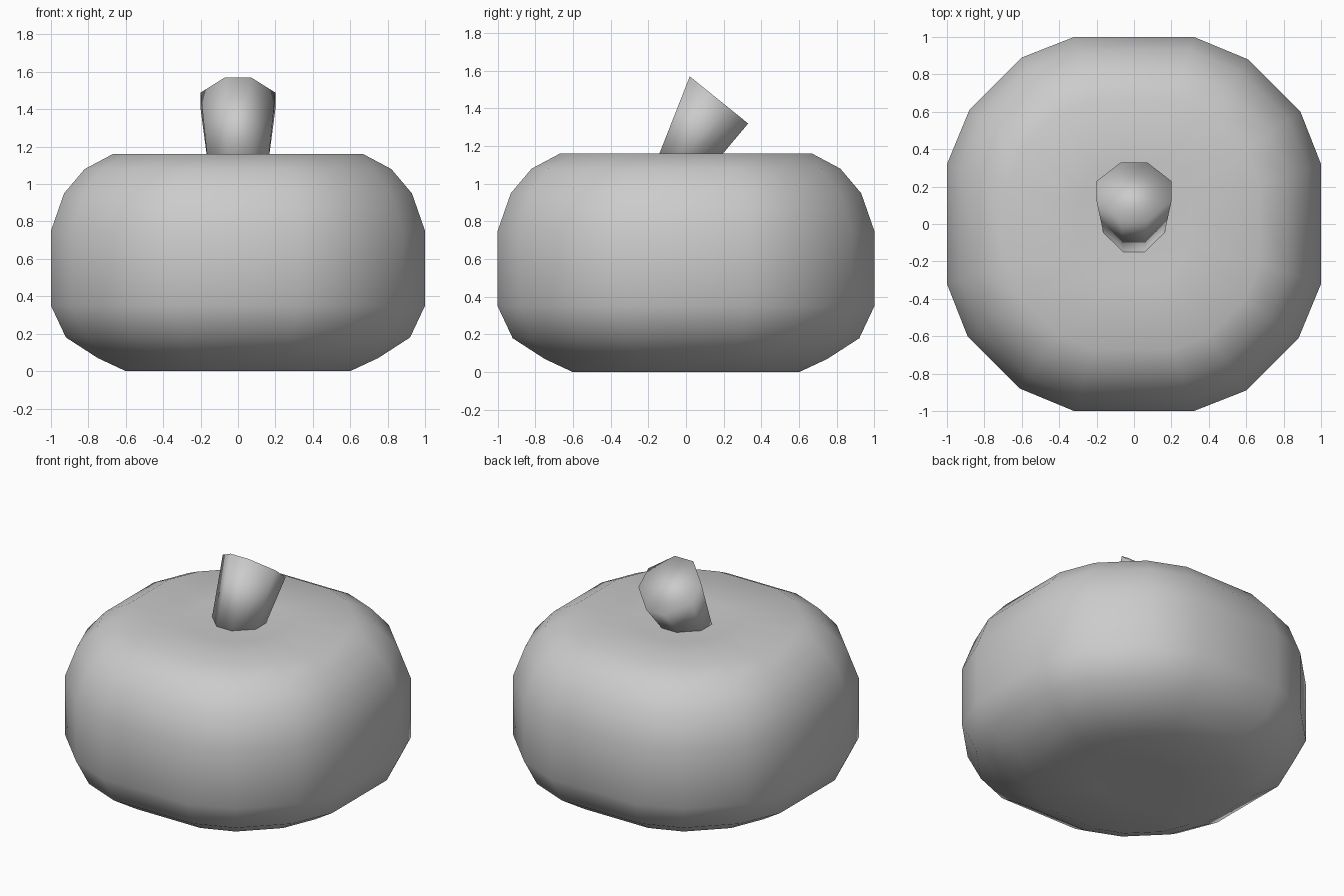
import bpy, bmesh
from mathutils import Vector

cube = bpy.data.objects.get("Cube")
if cube:
    bpy.data.objects.remove(cube)

grey = bpy.data.materials.new("plain grey")
grey.use_nodes = True
grey.diffuse_color = (0.6, 0.6, 0.6, 1)
grey.node_tree.nodes["Principled BSDF"].inputs["Base Color"].default_value = (0.6, 0.6, 0.6, 1)


def outline(corner):
    """Repeat one corner of a rounded square around all four sides."""
    points = []
    for _ in range(4):
        points += corner
        corner = [(-y, x) for x, y in corner]
    return points


def loft(name, rings):
    """Skin a closed, smooth solid through a list of rings."""
    bm = bmesh.new()
    loops = [[bm.verts.new(p) for p in ring] for ring in rings]
    for low, high in zip(loops, loops[1:]):
        for i in range(len(low)):
            j = (i + 1) % len(low)
            bm.faces.new((low[i], low[j], high[j], high[i]))
    bm.faces.new(loops[0][::-1])
    bm.faces.new(loops[-1])
    bmesh.ops.recalc_face_normals(bm, faces=bm.faces)
    for face in bm.faces:
        face.smooth = True
    mesh = bpy.data.meshes.new(name)
    bm.to_mesh(mesh)
    bm.free()
    mesh.materials.append(grey)
    obj = bpy.data.objects.new(name, mesh)
    bpy.context.collection.objects.link(obj)
    return obj


# Squat rounded body: one outline scaled up the profile
body_outline = outline([(1, 0.32), (0.89, 0.6), (0.61, 0.88), (0.32, 1)])
profile = [(0.25, 0.01), (0.6, 0), (0.75, 0.07), (0.92, 0.18), (1, 0.35), (1, 0.75),
           (0.93, 0.95), (0.82, 1.08), (0.67, 1.16), (0.3, 1.14)]
loft("body", [[(x * r, y * r, z) for x, y in body_outline] for r, z in profile])

# Stem leaning back, flaring to a slanted octagonal end
stem_outline = outline([(1, 0.35), (0.35, 1)])


def stem_ring(centre, half_width, depth):
    return [Vector(centre) + Vector((x * half_width, 0, 0)) + Vector(depth) * y
            for x, y in stem_outline]


loft("stem", [stem_ring((0, -0.01, 1.1), 0.16, (0, 0.155, 0)),
              stem_ring((0, 0.175, 1.445), 0.2, (0, 0.155, -0.125))])
